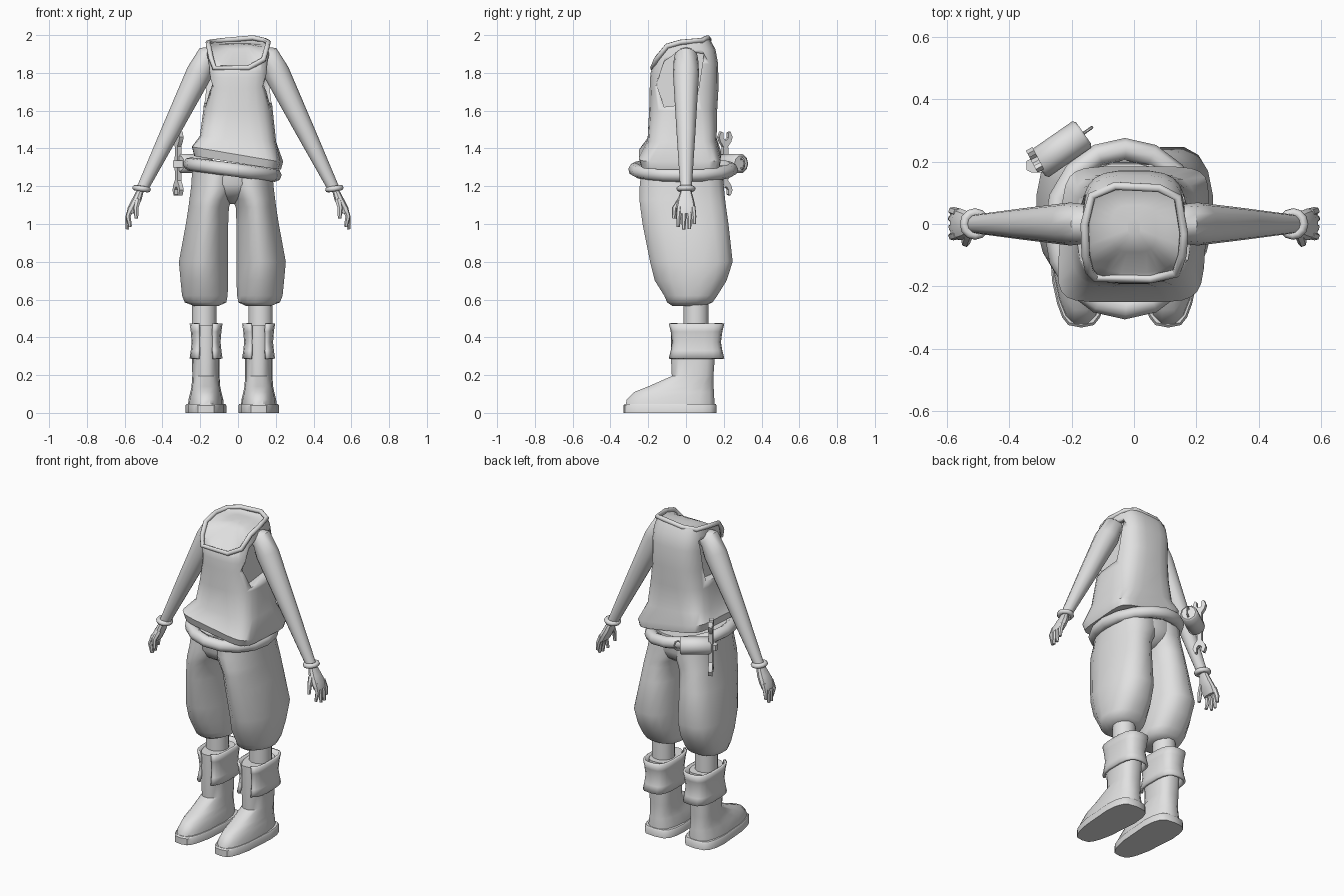
import bpy, bmesh, math
from mathutils import Vector, Matrix

if "Cube" in bpy.data.objects:
    bpy.data.objects.remove(bpy.data.objects["Cube"])

grey = bpy.data.materials.new("light_grey")
grey.diffuse_color = (0.75, 0.75, 0.75, 1)
grey.use_nodes = True
grey.node_tree.nodes["Principled BSDF"].inputs["Base Color"].default_value = grey.diffuse_color
CX = -0.03          # centre line of the legs


def select(ob):
    bpy.ops.object.select_all(action='DESELECT')
    ob.select_set(True)
    bpy.context.view_layer.objects.active = ob


def finish(name, bm, angle=40):
    bmesh.ops.recalc_face_normals(bm, faces=bm.faces)
    me = bpy.data.meshes.new(name)
    bm.to_mesh(me)
    bm.free()
    me.materials.append(grey)
    ob = bpy.data.objects.new(name, me)
    bpy.context.collection.objects.link(ob)
    select(ob)
    bpy.ops.object.shade_smooth_by_angle(angle=math.radians(angle))
    return ob


def outline(x0, x1, y0, y1, n, power, taper=0, front=None):
    """Rounded-rectangle outline; front sets a separate front roundness, taper narrows the front."""
    pts = []
    for i in range(n):
        a = 2 * math.pi * (i + 0.5) / n
        c, s = math.cos(a), math.sin(a)
        p = front if front and s < 0 else power
        fit = math.cos(math.pi / n) ** (2 / p)
        u = math.copysign(abs(c) ** (2 / p), c) / fit
        v = math.copysign(abs(s) ** (2 / p), s) / fit
        u *= 1 - taper * max(0, -v)
        pts.append(((x0 + x1) / 2 + u * (x1 - x0) / 2, (y0 + y1) / 2 + v * (y1 - y0) / 2))
    return pts


def skin(name, rings, angle=40):
    """Join point rings into a closed body."""
    bm = bmesh.new()
    vs = [[bm.verts.new(p) for p in r] for r in rings]
    n = len(vs[0])
    for a, b in zip(vs, vs[1:]):
        for i in range(n):
            bm.faces.new((a[i], a[(i + 1) % n], b[(i + 1) % n], b[i]))
    bm.faces.new(vs[0])
    bm.faces.new(vs[-1])
    return finish(name, bm, angle)


def loft(name, sections, n=16, power=2.5, taper=0, angle=40, front=None):
    return skin(name, [[(x, y, z) for x, y in outline(*ext, n, power, taper, front)]
                       for z, *ext in sections], angle)


def tube(name, pts, radii, cyclic=False, res=2):
    cu = bpy.data.curves.new(name, 'CURVE')
    cu.dimensions = '3D'
    cu.bevel_depth = 1
    cu.bevel_resolution = res
    cu.use_fill_caps = True
    sp = cu.splines.new('POLY')
    sp.points.add(len(pts) - 1)
    for p, co, r in zip(sp.points, pts, radii):
        p.co = (*co, 1)
        p.radius = r
    sp.use_cyclic_u = cyclic
    ob = bpy.data.objects.new(name, cu)
    bpy.context.collection.objects.link(ob)
    cu.materials.append(grey)
    select(ob)
    bpy.ops.object.convert(target='MESH')
    bpy.ops.object.shade_smooth_by_angle(angle=math.radians(50))
    return bpy.context.object


def sided(s, rows, c=CX):
    """Turn distances from the centre line into x extents on side s."""
    return [(z, *sorted((c + s * a, c + s * b)), y0, y1) for z, a, b, y0, y1 in rows]


def rim_z(y):
    """Neck opening height: steep at the front, flat at the back."""
    prof = [(-0.3, 1.83), (-0.165, 1.83), (-0.12, 1.92), (-0.05, 1.96), (0.12, 1.976), (0.3, 1.976)]
    for (a, za), (b, zb) in zip(prof, prof[1:]):
        if a <= y <= b:
            return za + (zb - za) * (y - a) / (b - a)


# Vest with flared square hem, sloping neck opening and domed neck filling
rings = []
for z, rx, y0, y1, tilt, power in [(1.325, .222, -.238, .18, .16, 6), (1.37, .234, -.25, .184, .17, 6),
                                   (1.45, .202, -.203, .162, .08, 4), (1.6, .184, -.195, .165, 0, 3.2),
                                   (1.72, .172, -.192, .172, 0, 3)]:
    rings.append([(x + .07 * y * (z < 1.4), y, z - tilt * x) for x, y in outline(-rx, rx, y0, y1, 24, power)])
for t, rx, y0, y1, drop in [(.5, .167, -.19, .17, 0), (.8, .163, -.186, .156, 0), (1, .155, -.178, .128, 0),
                            (1, .135, -.155, .105, .015), (1, .07, -.09, .06, .012), (1, .02, -.04, .02, .01)]:
    rings.append([(x, y, 1.72 + t * (rim_z(y) - 1.72) - drop) for x, y in outline(-rx, rx, y0, y1, 24, 3.4)])
vest = skin("vest", rings)

# Recessed armholes
hole = [(-.155, 1.74), (-.115, 1.62), (.055, 1.64), (.095, 1.9), (-.03, 1.92), (-.115, 1.86)]
for s in (-1, 1):
    cutter = skin("armhole_cutter", [[(s * x, y, z) for y, z in hole] for x in (.132, .35)])
    cutter.hide_render = True
    mod = vest.modifiers.new("armhole", 'BOOLEAN')
    mod.operation = 'DIFFERENCE'
    mod.solver = 'EXACT'
    mod.object = cutter
    select(vest)
    bpy.ops.object.modifier_apply(modifier=mod.name)
    bpy.data.objects.remove(cutter)

# Collar piping
collar = [(-.125, -.172, 1.826), (.055, -.176, 1.826), (.135, -.158, 1.87), (.155, -.1, 1.942),
          (.16, -.03, 1.962), (.14, .085, 1.972), (.08, .115, 1.986), (-.06, .122, 1.974),
          (-.135, .09, 1.965), (-.158, 0, 1.96), (-.155, -.1, 1.942), (-.143, -.152, 1.88)]
tube("collar", collar, [.014] * len(collar), True)

# Rolled waistband, tilted sideways
band = []
for i in range(16):
    a = 2 * math.pi * i / 16
    x = .225 * math.cos(a)
    band.append((CX + x, -.015 + .255 * math.sin(a), 1.288 - .13 * x))
tube("waistband", band, [.036] * 16, True)

# Trouser seat, rounded under the crotch
loft("trouser_seat", [(1.105, -.045, -.015, -.08, .05), (1.125, -.09, .03, -.16, .13), (1.16, -.16, .1, -.215, .18),
                      (1.21, -.232, .172, -.24, .2), (1.31, -.235, .178, -.232, .193)], 20, 2.4, 0, 70, 2.2)

for s, side in ((-1, "left"), (1, "right")):
    # Baggy trouser leg, rounder at the front
    loft(side + "_trouser_leg", sided(s, [
        (.565, .075, .2, -.07, .1), (.585, .032, .252, -.1, .14), (.62, .025, .266, -.115, .165),
        (.7, .022, .274, -.165, .215), (.8, .022, .283, -.19, .247), (1.0, .022, .246, -.23, .225),
        (1.09, .018, .232, -.242, .212), (1.13, 0, .227, -.247, .207), (1.2, -.04, .218, -.245, .2),
        (1.3, -.05, .211, -.235, .19)]), 16, 2.6, 0, 50, 1.9)
    # Shin
    loft(side + "_shin", sided(s, [(.42, .085, .213, -.012, .118), (.6, .085, .213, -.012, .118)]), 12, 2)
    # Boot with sloped toe
    loft(side + "_boot", sided(s, [
        (.03, .046, .236, -.322, .15), (.07, .048, .232, -.314, .15), (.11, .058, .222, -.275, .148),
        (.14, .064, .216, -.2, .146), (.195, .068, .212, -.075, .145), (.3, .067, .213, -.08, .153),
        (.465, .067, .213, -.08, .153)]), 16, 2.8, .25)
    # Flat sole with a blunt toe
    loft(side + "_sole", sided(s, [(0, .032, .247, -.33, .16), (.04, .032, .247, -.33, .16),
                                   (.048, .038, .241, -.322, .154)]), 18, 3.8, .34)
    # Folded boot cuff, squarish and open at the front
    bm = bmesh.new()
    rows = []
    for z, k in ((.288, 1), (.33, .93), (.375, .88), (.43, .93), (.472, 1)):
        row = []
        for i in range(17):
            a = math.radians(-90 + 20 + 320 * i / 16)
            c, d = math.cos(a), math.sin(a)
            u = math.copysign(abs(c) ** .66, c)
            v = math.copysign(abs(d) ** .66, d)
            row.append(bm.verts.new((CX + s * .139 + .088 * k * u, .053 + .15 * k * v, z)))
        rows.append(row)
    for a, b in zip(rows, rows[1:]):
        for i in range(16):
            bm.faces.new((a[i], a[i + 1], b[i + 1], b[i]))
    cuff = finish(side + "_boot_cuff", bm)
    mod = cuff.modifiers.new("thickness", 'SOLIDIFY')
    mod.thickness = .014

    # Tapered arm
    tube(side + "_arm", [(s * .13, 0, 1.885), (s * .165, 0, 1.88), (s * .205, 0, 1.8),
                         (s * .36, 0, 1.485), (s * .51, 0, 1.18)], [.053, .064, .069, .05, .03], res=4)
    # Wrist band
    wrist = [(s * .51 + .034 * math.cos(i * math.pi / 6), .036 * math.sin(i * math.pi / 6),
              1.187 + s * .15 * .034 * math.cos(i * math.pi / 6)) for i in range(12)]
    tube(side + "_wrist_band", wrist, [.015] * 12, True)
    # Palm, fingers and thumb
    loft(side + "_palm", sided(s, [(1.055, .55, .59, -.048, .046), (1.09, .53, .583, -.05, .048),
                                   (1.13, .51, .562, -.042, .04), (1.18, .498, .535, -.026, .026)], 0), 10, 2.5)
    for i, (y, x, z) in enumerate([(-.034, .57, .985), (-.01, .586, .972), (.015, .588, .974), (.036, .585, 1.0)]):
        tube(f"{side}_finger_{i + 1}", [(s * .565, y, 1.09), (s * .582, y * 1.15, 1.04), (s * x, y * 1.2, z)],
             [.015, .014, .009], res=1)
    tube(side + "_thumb", [(s * .53, -.03, 1.125), (s * .54, -.06, 1.085), (s * .538, -.064, 1.03)],
         [.017, .014, .01], res=1)

# Cylindrical belt pouch at the back
axis = Vector((.82, .57, 0))
mid = Vector((-.235, .24, 1.32))
tube("pouch", [mid - axis * .09, mid - axis * .082, mid + axis * .082, mid + axis * .09],
     [.042, .052, .052, .042], res=3)
loop = [mid + axis * (.1 + .022 * math.cos(i * math.pi / 4)) + Vector((0, 0, .03 * math.sin(i * math.pi / 4)))
        for i in range(8)]
tube("pouch_loop", loop, [.005] * 8, True, 1)

# Double-ended wrench hung beside the pouch
half = [(.015, 0), (.014, .09), (.032, .115), (.04, .14), (.028, .17), (.015, .163), (.016, .137), (.006, .125)]
top = half + [(-u, v) for u, v in reversed(half[1:])]
bottom = [(-u, -v) for u, v in half] + [(u, -v) for u, v in reversed(half[1:])]
bm = bmesh.new()
face = bm.faces.new([bm.verts.new((u, 0, v)) for u, v in top + bottom])
ext = bmesh.ops.extrude_face_region(bm, geom=[face])
bmesh.ops.translate(bm, verts=[g for g in ext["geom"] if isinstance(g, bmesh.types.BMVert)], vec=(0, .024, 0))
bmesh.ops.transform(bm, verts=bm.verts, matrix=Matrix.Translation((-.328, .2, 1.32))
                    @ Matrix.Rotation(math.radians(-62), 4, 'Z'))
finish("wrench", bm, 30)

# Holder strap joining wrench and belt
loft("wrench_holder", [(1.3, -.345, -.25, .165, .21), (1.335, -.345, -.25, .165, .21)], 8, 4)
